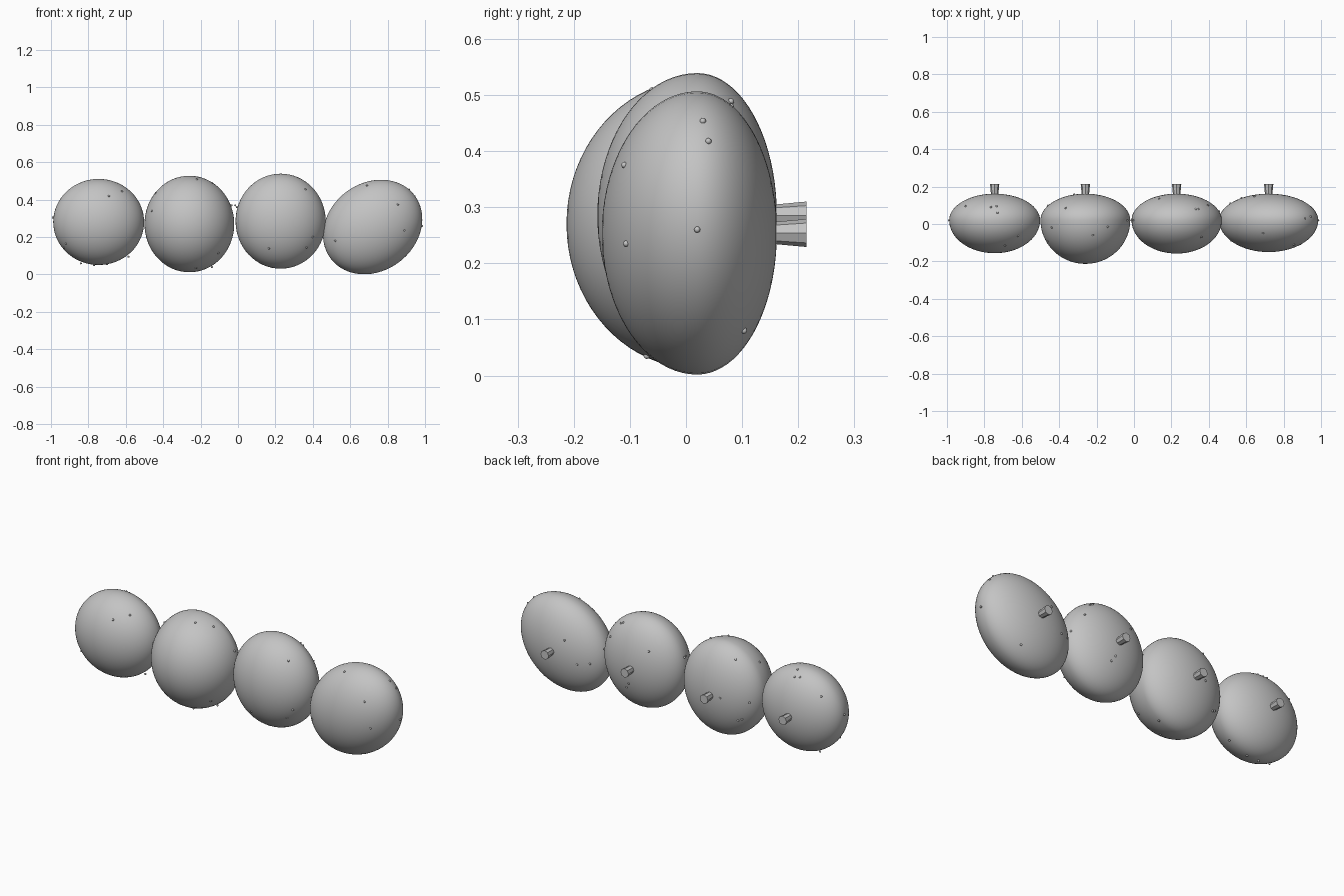
import bpy, bmesh, math
from mathutils import Vector, Matrix

if "Cube" in bpy.data.objects:
    bpy.data.objects.remove(bpy.data.objects["Cube"])

grey = bpy.data.materials.new("plain grey")
grey.diffuse_color = (0.55, 0.55, 0.55, 1)
grey.use_nodes = True
grey.node_tree.nodes["Principled BSDF"].inputs["Base Color"].default_value = grey.diffuse_color

MID = 0.02      # y of the widest section of every pebble
BACK = 0.142    # depth of the rear half

# centre x, centre z, radius x, radius z, front depth, tilt (degrees)
PEBBLES = [
    (-0.745, 0.281, 0.243, 0.230, 0.176, 0),
    (-0.260, 0.270, 0.240, 0.258, 0.233, 0),
    (0.228, 0.285, 0.241, 0.254, 0.178, 0),
    (0.720, 0.254, 0.281, 0.235, 0.170, 37),
]

# beads: (first, second, view); F/B give x,z seen from front/back, T/U give x,y from above/below
BEADS = [
    [(-0.69, 0.42, "F"), (-0.62, 0.445, "F"), (-0.73, 0.06, "T"), (-0.765, 0.09, "T"),
     (-0.735, 0.095, "T"), (-0.90, 0.41, "B"), (-0.99, 0.305, "B"), (-0.84, 0.06, "B"),
     (-0.77, 0.05, "F"), (-0.70, 0.055, "F"), (-0.585, 0.095, "B"), (-0.92, 0.165, "F"),
     (-0.93, 0.145, "F")],
    [(-0.44, 0.435, "F"), (-0.46, 0.34, "F"), (-0.22, -0.06, "T"), (-0.14, -0.015, "T"),
     (-0.365, 0.085, "T"), (-0.105, 0.115, "F"), (-0.14, 0.04, "F"), (-0.225, 0.035, "F"),
     (-0.035, 0.37, "F"), (-0.015, 0.37, "B"), (-0.32, 0.27, "B"), (-0.46, 0.26, "B"),
     (-0.40, 0.15, "B"), (-0.42, 0.16, "B")],
    [(0.36, 0.455, "F"), (0.40, 0.20, "F"), (0.365, 0.145, "F"), (0.165, 0.14, "F"),
     (0.135, 0.40, "B"), (0.245, 0.20, "B"), (0.265, 0.17, "B"), (0.33, 0.08, "T"),
     (0.345, 0.08, "T"), (0.395, 0.10, "T"), (0.455, 0.30, "B"), (-0.005, 0.36, "B")],
    [(0.69, 0.475, "F"), (0.855, 0.375, "F"), (0.89, 0.235, "F"), (0.52, 0.18, "F"),
     (0.915, 0.03, "T"), (0.945, 0.04, "T"), (0.985, 0.26, "B"), (0.515, 0.22, "B"),
     (0.575, 0.21, "B"), (0.645, 0.33, "B"), (0.80, 0.08, "B")],
]
VIEW_DIR = {"F": Vector((0, -1, 0)), "B": Vector((0, 1, 0)),
            "T": Vector((0, 0, 1)), "U": Vector((0, 0, -1))}


def finish(bm, name, smooth):
    me = bpy.data.meshes.new(name)
    bmesh.ops.recalc_face_normals(bm, faces=bm.faces)
    for f in bm.faces:
        f.smooth = smooth
    bm.to_mesh(me)
    bm.free()
    me.materials.append(grey)
    ob = bpy.data.objects.new(name, me)
    bpy.context.collection.objects.link(ob)
    return ob


def make_pebble(p, i):
    """Ellipsoid whose front half is deeper than its back half."""
    cx, cz, rx, rz, front, tilt = p
    bm = bmesh.new()
    bmesh.ops.create_uvsphere(bm, u_segments=64, v_segments=40, radius=1,
                              matrix=Matrix.Rotation(math.pi / 2, 4, 'X'))
    turn = Matrix.Rotation(-math.radians(tilt), 3, 'Y')
    for v in bm.verts:
        x, y, z = v.co
        v.co = turn @ Vector((x * rx, y * (front if y < 0 else BACK), z * rz))
        v.co += Vector((cx, MID, cz))
    finish(bm, f"pebble_{i}", True)


def inside(p, pt):
    cx, cz, rx, rz, front, tilt = p
    q = Matrix.Rotation(math.radians(tilt), 3, 'Y') @ (pt - Vector((cx, MID, cz)))
    return (q.x / rx) ** 2 + (q.z / rz) ** 2 + (q.y / (front if q.y < 0 else BACK)) ** 2 < 1


def on_surface(p, a, b, view):
    """Slide a point along the viewing direction out to the pebble's skin."""
    start = Vector((a, MID, b)) if view in "FB" else Vector((a, b, p[1]))
    lo, hi = 0.0, 0.5
    for _ in range(24):
        mid = (lo + hi) / 2
        if inside(p, start + VIEW_DIR[view] * mid):
            lo = mid
        else:
            hi = mid
    return start + VIEW_DIR[view] * lo


def make_beads(p, beads, i):
    bm = bmesh.new()
    for a, b, view in beads:
        bmesh.ops.create_uvsphere(bm, u_segments=12, v_segments=8, radius=0.0055,
                                  matrix=Matrix.Translation(on_surface(p, a, b, view)))
    finish(bm, f"beads_{i}", True)


def make_stem(p, i):
    """Short flared peg on the back."""
    bm = bmesh.new()
    place = Matrix.Translation((p[0], 0.1825, p[1])) @ Matrix.Rotation(-math.pi / 2, 4, 'X')
    bmesh.ops.create_cone(bm, cap_ends=True, segments=8, radius1=0.019, radius2=0.025,
                          depth=0.065, matrix=place)
    finish(bm, f"back_stem_{i}", False)


for i, (p, beads) in enumerate(zip(PEBBLES, BEADS), 1):
    make_pebble(p, i)
    make_beads(p, beads, i)
    make_stem(p, i)
